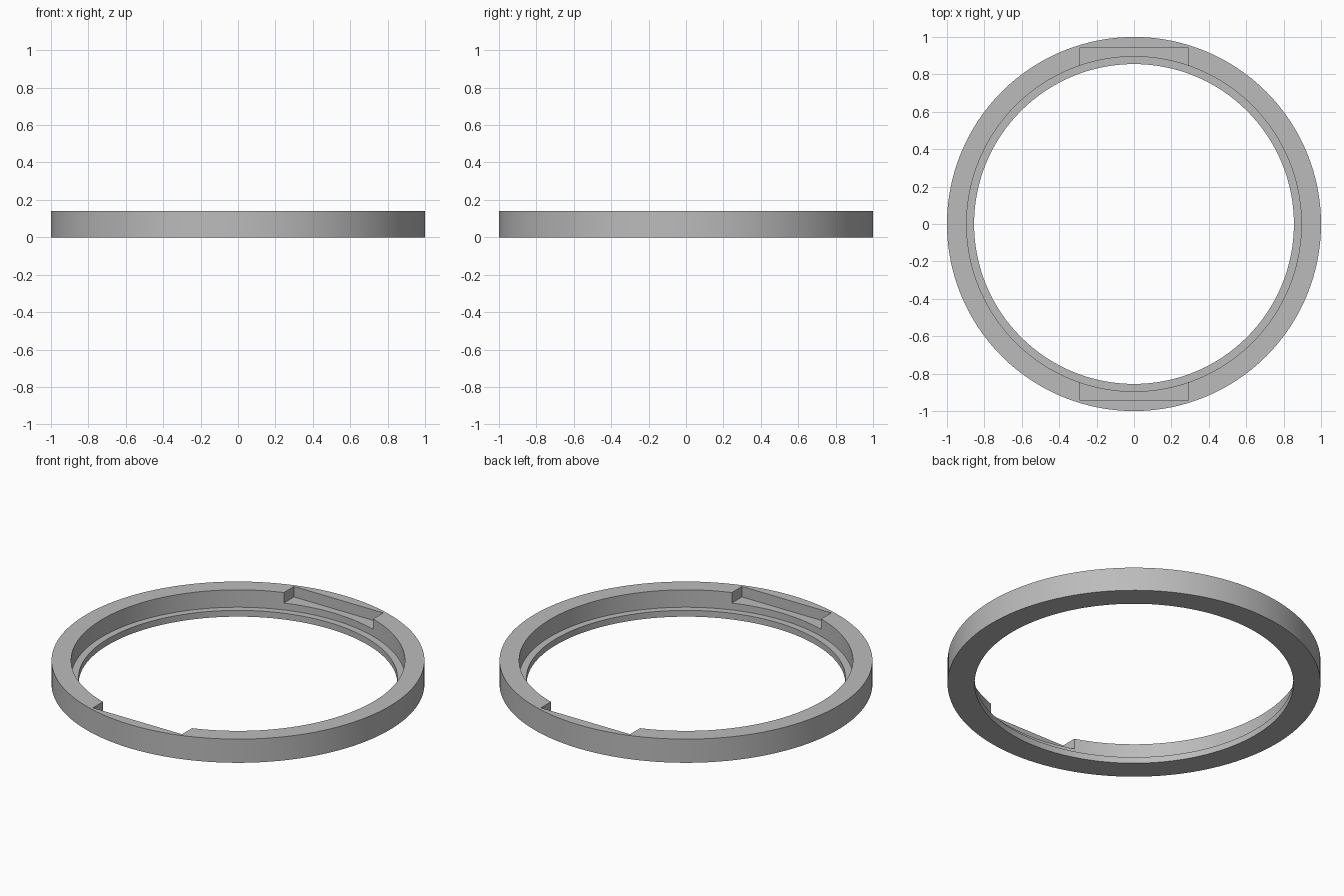
import bpy
import bmesh
import math

SEGMENTS = 128
HEIGHT = 0.14

cube = bpy.data.objects.get("Cube")
if cube:
    bpy.data.objects.remove(cube, do_unlink=True)

grey = bpy.data.materials.new("plain grey")
grey.use_nodes = True
colour = (0.5, 0.5, 0.5, 1)
grey.diffuse_color = colour
grey.node_tree.nodes["Principled BSDF"].inputs["Base Color"].default_value = colour


def lathe(name, profile):
    """Sweep a closed (radius, height) profile around z."""
    bm = bmesh.new()
    rings = []
    for i in range(SEGMENTS):
        a = math.tau * i / SEGMENTS
        rings.append([bm.verts.new((r * math.cos(a), r * math.sin(a), z)) for r, z in profile])
    n = len(profile)
    for i, ring in enumerate(rings):
        following = rings[(i + 1) % SEGMENTS]
        for j in range(n):
            k = (j + 1) % n
            bm.faces.new((ring[j], following[j], following[k], ring[k]))
    bmesh.ops.recalc_face_normals(bm, faces=bm.faces)
    mesh = bpy.data.meshes.new(name)
    bm.to_mesh(mesh)
    bm.free()
    mesh.materials.append(grey)
    obj = bpy.data.objects.new(name, mesh)
    bpy.context.collection.objects.link(obj)
    return obj


# Ring with a thin inner lip at the bottom
ring = lathe("stepped_ring", [(1, 0), (1, HEIGHT), (0.895, HEIGHT),
                              (0.895, 0.037), (0.855, 0.037), (0.855, 0)])

# Straight-backed notches in the front and back of the upper rim
for name, side in (("front_notch_cutter", -1), ("back_notch_cutter", 1)):
    bpy.ops.mesh.primitive_cube_add(size=1, location=(0, side * 0.84, 0.178))
    cutter = bpy.context.object
    cutter.name = name
    cutter.scale = (0.584, 0.2, 0.2)
    cutter.data.materials.append(grey)
    cutter.hide_render = True
    cut = ring.modifiers.new(name, 'BOOLEAN')
    cut.operation = 'DIFFERENCE'
    cut.solver = 'EXACT'
    cut.object = cutter

# Apply the cuts, then remove the cutters
bpy.context.view_layer.update()
depsgraph = bpy.context.evaluated_depsgraph_get()
ring_mesh = bpy.data.meshes.new_from_object(ring.evaluated_get(depsgraph))
ring.modifiers.clear()
ring.data = ring_mesh
for name in ("front_notch_cutter", "back_notch_cutter"):
    bpy.data.objects.remove(bpy.data.objects[name], do_unlink=True)

# Smooth round walls with crisp edges
bpy.ops.object.select_all(action='DESELECT')
ring.select_set(True)
bpy.context.view_layer.objects.active = ring
bpy.ops.object.shade_smooth_by_angle(angle=math.radians(30))
